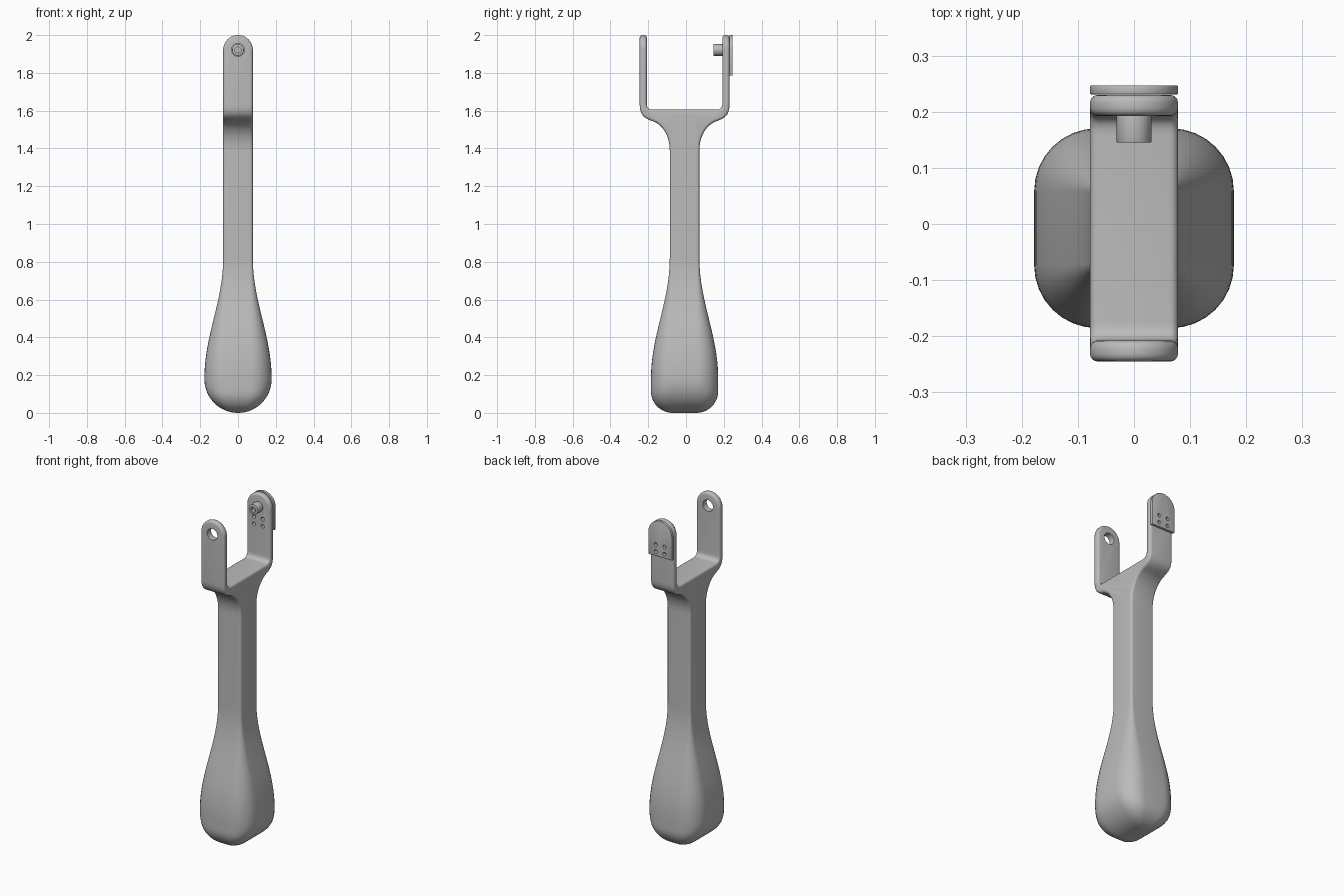
import bpy, bmesh, math
from mathutils import Vector, Matrix
from mathutils.geometry import interpolate_bezier

if "Cube" in bpy.data.objects:
    bpy.data.objects.remove(bpy.data.objects["Cube"], do_unlink=True)

grey = bpy.data.materials.new("plain grey")
grey.use_nodes = True
grey.diffuse_color = (0.5, 0.5, 0.5, 1)
grey.node_tree.nodes["Principled BSDF"].inputs["Base Color"].default_value = (0.5, 0.5, 0.5, 1)

MID = -0.0075      # centre line of handle and fork along y
HALF = 0.0785      # half width of neck and arms
PIVOT = 1.9215     # height of the arm-end centre
EDGE = 0.014       # rounding of neck and fork edges


def finish(name, bm):
    bmesh.ops.recalc_face_normals(bm, faces=bm.faces)
    mesh = bpy.data.meshes.new(name)
    bm.to_mesh(mesh)
    bm.free()
    obj = bpy.data.objects.new(name, mesh)
    mesh.materials.append(grey)
    bpy.context.collection.objects.link(obj)
    return obj


def prism(name, points, shift):
    """Extrude a closed outline along the shift vector."""
    bm = bmesh.new()
    face = bm.faces.new([bm.verts.new(p) for p in points])
    moved = bmesh.ops.extrude_face_region(bm, geom=[face])["geom"]
    bmesh.ops.translate(bm, vec=shift, verts=[v for v in moved if isinstance(v, bmesh.types.BMVert)])
    return finish(name, bm)


def add_cylinder(bm, x, z, y0, y1, r, sides=32):
    mat = Matrix.Translation((x, (y0 + y1) / 2, z)) @ Matrix.Rotation(math.pi / 2, 4, "X")
    bmesh.ops.create_cone(bm, cap_ends=True, segments=sides, radius1=r, radius2=r,
                          depth=y1 - y0, matrix=mat)


def use(obj, kind, **settings):
    """Add a modifier and apply it."""
    mod = obj.modifiers.new(kind, kind)
    for key, value in settings.items():
        setattr(mod, key, value)
    bpy.context.view_layer.objects.active = obj
    bpy.ops.object.modifier_apply(modifier=mod.name)


def cut(obj, cutter, operation="DIFFERENCE"):
    use(obj, "BOOLEAN", operation=operation, object=cutter, solver="EXACT")


def round_edges(obj, width, segments):
    use(obj, "BEVEL", width=width, segments=segments, limit_method="ANGLE", angle_limit=math.radians(50))


def smooth(obj):
    bpy.ops.object.select_all(action="DESELECT")
    obj.select_set(True)
    bpy.context.view_layer.objects.active = obj
    bpy.ops.object.shade_smooth_by_angle(angle=math.radians(35))


def tongue(y, bottom):
    """Strip outline with a semicircular top."""
    arc = [math.pi * i / 32 for i in range(33)]
    return ([(HALF * math.cos(a), y, PIVOT + HALF * math.sin(a)) for a in arc]
            + [(-HALF, y, bottom), (HALF, y, bottom)])


# handle: rounded-rectangle sections, from rounded base through bulb to neck
def section(z):
    blend = 0.5 - 0.5 * math.cos(math.pi * min(max((z - 0.18) / 0.64, 0), 1))
    a = b = 0.178 + (HALF - 0.178) * blend
    r = 0.112 + (EDGE - 0.112) * blend
    if z < 0.178:
        a = 0.178 * math.sqrt(1 - (1 - z / 0.178) ** 2)
    if z < 0.115:
        b = 0.063 + 0.115 * math.sqrt(1 - (1 - z / 0.115) ** 2)
    r = min(r, a * 0.63)
    pts = []
    for k, (sx, sy) in enumerate(((1, 1), (-1, 1), (-1, -1), (1, -1))):
        for i in range(9):
            t = math.pi / 2 * (k + i / 8)
            pts.append((sx * (a - r) + r * math.cos(t), MID + sy * (b - r) + r * math.sin(t), z))
    return pts


levels = [0.178 * (1 - math.cos(math.pi / 2 * (i + 0.3) / 16)) for i in range(16)]
levels += [0.18 + 0.64 * i / 24 for i in range(25)] + [1.58]
bm = bmesh.new()
rings = [[bm.verts.new(p) for p in section(z)] for z in levels]
for low, high in zip(rings, rings[1:]):
    for i in range(len(low)):
        j = (i + 1) % len(low)
        bm.faces.new((low[i], low[j], high[j], high[i]))
bm.faces.new(rings[0])
bm.faces.new(rings[-1])
handle = finish("handle", bm)

# fork: side profile with flared shoulders, trimmed to round-ended arms
def bezier(*pts, steps=12):
    a, b, c, d = (Vector((y, z, 0)) for y, z in pts)
    return [(p.x, p.y) for p in interpolate_bezier(a, b, c, d, steps)]


side = [(HALF, 1.35)]
side += bezier((HALF, 1.39), (HALF, 1.475), (0.122, 1.525), (0.165, 1.543))
side += bezier((0.165, 1.543), (0.205, 1.557), (0.2375, 1.57), (0.2375, 1.63))[1:]
side += [(0.2375, 2.05), (0.2, 2.05)]
side += bezier((0.2, 1.64), (0.2, 1.615), (0.19, 1.605), (0.165, 1.605), steps=8)
outline = side + [(-y, z) for y, z in reversed(side)]
fork = prism("fork", [(-0.1, MID + y, z) for y, z in outline], (0.2, 0, 0))
trim = prism("fork_trim", tongue(-0.4, 1.37), (0, 0.8, 0))
cut(fork, trim, "INTERSECT")
round_edges(fork, EDGE, 4)

# back plate on the rear arm
plate = prism("back_plate", tongue(0.231, 1.785), (0, 0.016, 0))
round_edges(plate, 0.002, 2)

# pivot hole in the front arm, four rivet holes through rear arm and plate
bm = bmesh.new()
add_cylinder(bm, 0, PIVOT, -0.3, -0.15, 0.034)
for x in (-0.029, 0.029):
    for z in (1.811, 1.854):
        add_cylinder(bm, x, z, 0.15, 0.3, 0.011, 20)
holes = finish("holes", bm)
cut(fork, holes)
cut(plate, holes)

# pivot pin with a small socket in its end
bm = bmesh.new()
add_cylinder(bm, 0, PIVOT, 0.145, 0.21, 0.031)
pin = finish("pivot_pin", bm)
round_edges(pin, 0.002, 2)
bm = bmesh.new()
add_cylinder(bm, 0, PIVOT, 0.13, 0.165, 0.017, 6)
socket = finish("pin_socket", bm)
cut(pin, socket)

for helper in (trim, holes, socket):
    bpy.data.objects.remove(helper, do_unlink=True)
for part in (handle, fork, plate, pin):
    smooth(part)
